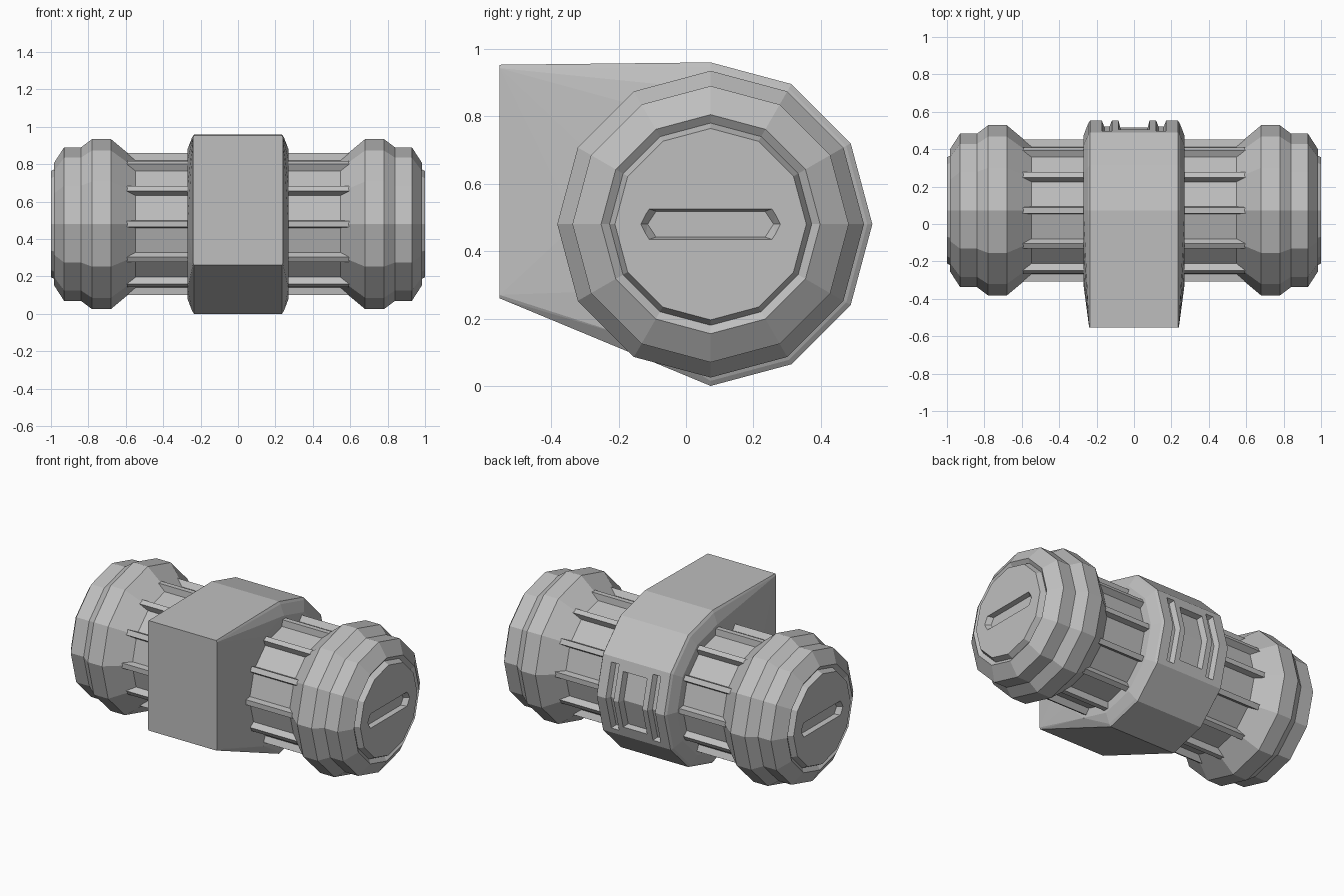
import bpy
import bmesh
from math import sin, cos, pi

if "Cube" in bpy.data.objects:
    bpy.data.objects.remove(bpy.data.objects["Cube"], do_unlink=True)

AXIS_Y, AXIS_Z = 0.073, 0.48
SIDES = 12
RADIUS = 0.48
FRONT_Y = -0.553

grey = bpy.data.materials.new("plain grey")
grey.use_nodes = True
grey.diffuse_color = (0.52, 0.52, 0.52, 1)
grey.node_tree.nodes["Principled BSDF"].inputs["Base Color"].default_value = grey.diffuse_color


def finish(name, bm):
    """Turn a bmesh into a flat shaded grey object."""
    bmesh.ops.recalc_face_normals(bm, faces=bm.faces)
    mesh = bpy.data.meshes.new(name)
    bm.to_mesh(mesh)
    bm.free()
    mesh.materials.append(grey)
    obj = bpy.data.objects.new(name, mesh)
    bpy.context.collection.objects.link(obj)
    return obj


def hull(name, points):
    """Convex solid around the points."""
    bm = bmesh.new()
    verts = [bm.verts.new(p) for p in points]
    result = bmesh.ops.convex_hull(bm, input=verts)
    spare = [v for v in result["geom_interior"] if isinstance(v, bmesh.types.BMVert)]
    bmesh.ops.delete(bm, geom=spare, context="VERTS")
    bmesh.ops.dissolve_limit(bm, angle_limit=0.01, verts=bm.verts, edges=bm.edges)
    return finish(name, bm)


def ring(x, r, first=0, count=SIDES):
    """Corners of a polygon around the long axis; corner 0 is at the bottom."""
    angles = [2 * pi * i / SIDES for i in range(first, first + count)]
    return [(x, AXIS_Y + r * sin(a), AXIS_Z - r * cos(a)) for a in angles]


def revolve(name, profile, side):
    """Faceted solid from (x, radius) pairs."""
    bm = bmesh.new()
    loops = [[bm.verts.new(p) for p in ring(side * x, r)] for x, r in profile]
    for a, b in zip(loops, loops[1:]):
        for i in range(SIDES):
            j = (i + 1) % SIDES
            bm.faces.new((a[i], a[j], b[j], b[i]))
    bm.faces.new(loops[0])
    bm.faces.new(loops[-1])
    return finish(name, bm)


def cut(target, cutter):
    """Subtract the cutter and discard it."""
    cutter.hide_render = True
    mod = target.modifiers.new("cut", "BOOLEAN")
    mod.operation = "DIFFERENCE"
    mod.solver = "EXACT"
    mod.object = cutter
    bpy.context.view_layer.objects.active = target
    bpy.ops.object.modifier_apply(modifier=mod.name)
    bpy.data.objects.remove(cutter, do_unlink=True)


# Central housing: round at the back, drawn out to a flat front
points = []
for s in (-1, 1):
    for x, r, inset in ((0.235, RADIUS, 0), (0.245, 0.465, 0.01)):
        points += ring(s * x, r, 0, 7)
        front_x = s * (0.235 + inset / 2)
        points += [(front_x, FRONT_Y, 0.953 - inset), (front_x, FRONT_Y, 0.26 + inset)]
    points += ring(s * 0.27, 0.40)
housing = hull("central_housing", points)

# Three recesses in the back, each following the ridge
SLOPE = 0.268
for cx, floor_w, top_w, h, depth in ((0, 0.073, 0.083, 0.165, 0.038),
                                     (-0.145, 0.014, 0.027, 0.195, 0.032),
                                     (0.145, 0.014, 0.027, 0.195, 0.032)):
    flare = (top_w - floor_w) / depth
    for s in (-1, 1):
        pts = []
        for off in (-depth, 0.03):
            grow = flare * (off + depth)
            for w in (-floor_w - grow, floor_w + grow):
                for z in (0, h + grow):
                    pts.append((cx + w, AXIS_Y + RADIUS - SLOPE * z + off, AXIS_Z + s * z))
        cut(housing, hull("recess_cutter", pts))

CAP = ((0.53, 0.33), (0.68, 0.455), (0.78, 0.455), (0.84, 0.41), (0.93, 0.41),
       (0.985, 0.325), (0.967, 0.30), (1.0, 0.284))

for side, label in ((1, "left"), (-1, "right")):
    # Shaft between housing and cap
    revolve(label + "_shaft", ((0.2, 0.345), (0.6, 0.345)), side)

    # Ribs along the shaft corners
    for i in range(SIDES):
        a = 2 * pi * i / SIDES
        pts = []
        for r, half, x0, x1 in ((0.32, 0.022, 0.25, 0.56), (0.38, 0.016, 0.25, 0.6)):
            for t in (-half, half):
                for x in (x0, x1):
                    pts.append((side * x, AXIS_Y + r * sin(a) + t * cos(a),
                                AXIS_Z - r * cos(a) + t * sin(a)))
        hull(f"{label}_rib_{i + 1}", pts)

    # End cap with grooved face plate
    cap = revolve(label + "_end_cap", CAP, side)

    # Slot across the face plate
    pts = []
    for x, scale in ((1.02, 1.1), (0.97, 0.85)):
        for dy, dz in ((0.207, 0), (0.182, 0.045), (0.182, -0.045)):
            end = dy - 0.045 * (1 - scale) * 3
            pts += [(side * x, AXIS_Y + s * end, AXIS_Z + dz * scale) for s in (-1, 1)]
    cut(cap, hull("slot_cutter", pts))
